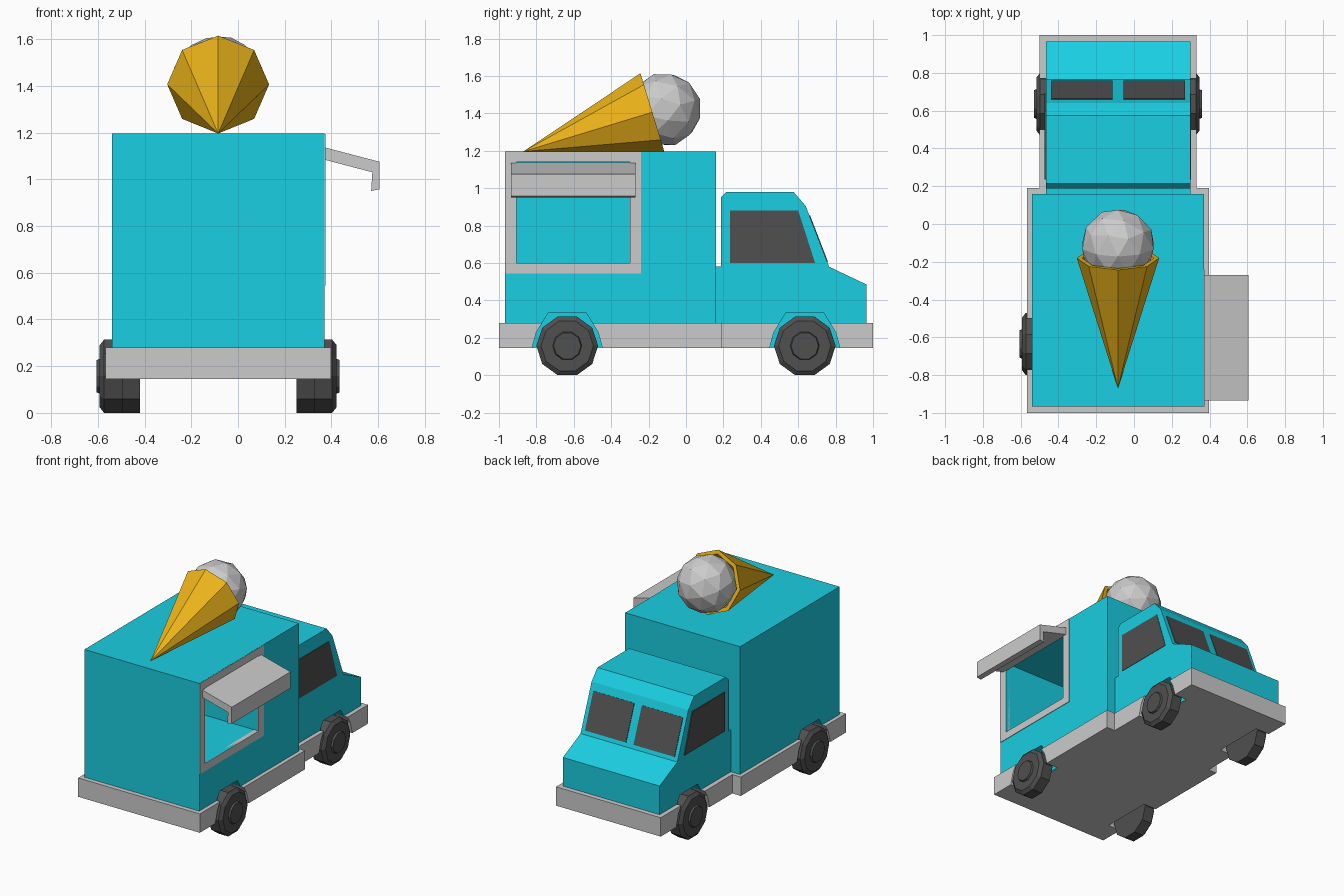
import bpy, bmesh
from math import sin, cos, pi, atan2, hypot

if "Cube" in bpy.data.objects:
    bpy.data.objects.remove(bpy.data.objects["Cube"])

CX = -0.085  # centre line of the truck


def material(name, rgb):
    m = bpy.data.materials.new(name)
    m.diffuse_color = (*rgb, 1)
    m.use_nodes = True
    m.node_tree.nodes["Principled BSDF"].inputs["Base Color"].default_value = m.diffuse_color
    return m


TEAL = material("teal", (0.01, 0.62, 0.76))
DARK = material("dark", (0.08, 0.08, 0.08))
WAFFLE = material("waffle", (0.85, 0.46, 0.01))


def finish(name, bm, mat=None):
    bmesh.ops.recalc_face_normals(bm, faces=bm.faces)
    me = bpy.data.meshes.new(name)
    bm.to_mesh(me)
    bm.free()
    if mat:
        me.materials.append(mat)
    ob = bpy.data.objects.new(name, me)
    bpy.context.collection.objects.link(ob)
    return ob


def prism(name, pts, axis, lo, hi, mat=None):
    """Extrude a 2D outline along an axis: x takes (y,z), y takes (x,z), z takes (x,y)."""
    place = {"x": lambda p, d: (d, *p),
             "y": lambda p, d: (p[0], d, p[1]),
             "z": lambda p, d: (*p, d)}[axis]
    bm = bmesh.new()
    a, b = [[bm.verts.new(place(p, d)) for p in pts] for d in (lo, hi)]
    bm.faces.new(a)
    bm.faces.new(b)
    n = len(pts)
    for i in range(n):
        j = (i + 1) % n
        bm.faces.new((a[i], a[j], b[j], b[i]))
    return finish(name, bm, mat)


def rect(a0, a1, b0, b1):
    return [(a0, b0), (a1, b0), (a1, b1), (a0, b1)]


def lathe(name, profile, n, mat):
    """Spin (distance, radius) points around the local x axis."""
    bm = bmesh.new()
    rings = [[bm.verts.new((d, r * cos(2 * pi * i / n), r * sin(2 * pi * i / n)))
              for i in range(n)] for d, r in profile]
    for a, b in zip(rings, rings[1:]):
        for i in range(n):
            j = (i + 1) % n
            bm.faces.new((a[i], a[j], b[j], b[i]))
    bmesh.ops.remove_doubles(bm, verts=bm.verts, dist=1e-5)
    return finish(name, bm, mat)


def cut(target, cutter):
    mod = target.modifiers.new("cut", "BOOLEAN")
    mod.operation = "DIFFERENCE"
    mod.solver = "EXACT"
    mod.object = cutter
    bpy.context.view_layer.objects.active = target
    bpy.ops.object.modifier_apply(modifier=mod.name)


def arch(c, z0):
    half = [(0.187, z0), (0.187, 0.15), (0.165, 0.23), (0.10, 0.335)]
    if z0 >= 0.15:
        half = half[1:]
    return [(c + y, z) for y, z in half] + [(c - y, z) for y, z in reversed(half)]


# Chassis skirt, stepped narrower at the cab
half = [(0.4825, -1.0), (0.4825, 0.19), (0.415, 0.19), (0.415, 1.0)]
outline = [(CX + x, y) for x, y in half] + [(CX - x, y) for x, y in reversed(half)]
chassis = prism("chassis", outline, "z", 0.145, 0.28)

# Cargo box and cab
box = prism("serving_box", rect(-0.54, 0.37, -0.967, 0.16), "z", 0.28, 1.195, TEAL)
cab = prism("cab", [(0.155, 0.28), (0.965, 0.28), (0.965, 0.485), (0.765, 0.58),
                    (0.64, 0.905), (0.575, 0.98), (0.215, 0.98), (0.187, 0.95),
                    (0.187, 0.58), (0.155, 0.58)], "x", -0.467, 0.30, TEAL)

# Serving hatch: grey frame with an opening into the box
frame = prism("hatch_frame", rect(-0.966, -0.24, 0.545, 1.194), "x", 0.34, 0.374)
opening = prism("hatch_cutter", rect(-0.905, -0.30, 0.60, 1.14), "x", -0.50, 0.50)
cut(box, opening)
cut(frame, opening)
bpy.data.objects.remove(opening)

# Awning over the hatch
prism("awning", [(0.365, 1.138), (0.605, 1.075), (0.605, 0.957), (0.57, 0.95),
                 (0.575, 1.03), (0.365, 1.085)], "y", -0.935, -0.27)

# Wheels and wheel arches; inner and outer are distances from the centre line
wheel_profile = [(0, 0), (0, 0.165), (0.078, 0.165), (0.097, 0.14),
                 (0.097, 0.078), (0.11, 0.073), (0.11, 0)]
for end, yc, inner, body in (("rear", -0.635, 0.41, box), ("front", 0.635, 0.335, cab)):
    for side, s in (("right", 1), ("left", -1)):
        depth = inner - 0.03
        cutter = prism("arch_cutter", arch(yc, 0.1), "x", CX + s * depth, CX + s * 0.6)
        cut(chassis, cutter)
        cut(body, cutter)
        bpy.data.objects.remove(cutter)
        prism(f"{end}_{side}_arch_wall", arch(yc, 0.15), "x",
              CX + s * (depth - 0.01), CX + s * (depth + 0.004), TEAL)
        wheel = lathe(f"{end}_{side}_wheel", wheel_profile, 10, DARK)
        wheel.location = (CX + s * inner, yc, 0.157)
        wheel.rotation_euler.z = 0 if s > 0 else pi

# Cab side windows
for side, s in (("right", 1), ("left", -1)):
    prism(f"{side}_window", [(0.235, 0.60), (0.69, 0.60), (0.60, 0.88), (0.235, 0.88)],
          "x", CX + s * 0.375, CX + s * 0.388, DARK)

# Split windscreen lying on the sloped front of the cab
slope = [(0.755, 0.606), (0.66, 0.853)]
glass = [(y + 0.933 * d, z + 0.359 * d)
         for d, pts in ((-0.01, slope), (0.004, slope[::-1])) for y, z in pts]
for side, x0, x1 in (("left", -0.44, -0.115), ("right", -0.055, 0.27)):
    prism(f"{side}_windscreen", glass, "x", x0, x1, DARK)

# Hollow eight-sided cone lying on the roof
length, tilt = hypot(0.69, 0.21), atan2(0.21, 0.69)
cone = lathe("waffle_cone", [(0, 0), (length, 0.218), (length, 0.19),
                             (length * 0.45, 0)], 8, WAFFLE)
cone.location = (CX, -0.87, 1.196)
cone.rotation_euler = (0, -tilt, pi / 2)

# Faceted scoop in the cone
bm = bmesh.new()
bmesh.ops.create_icosphere(bm, subdivisions=2, radius=0.198)
scoop = finish("ice_cream_scoop", bm)
scoop.location = (CX, -0.115, 1.42)
scoop.rotation_euler.x = tilt - pi / 2
